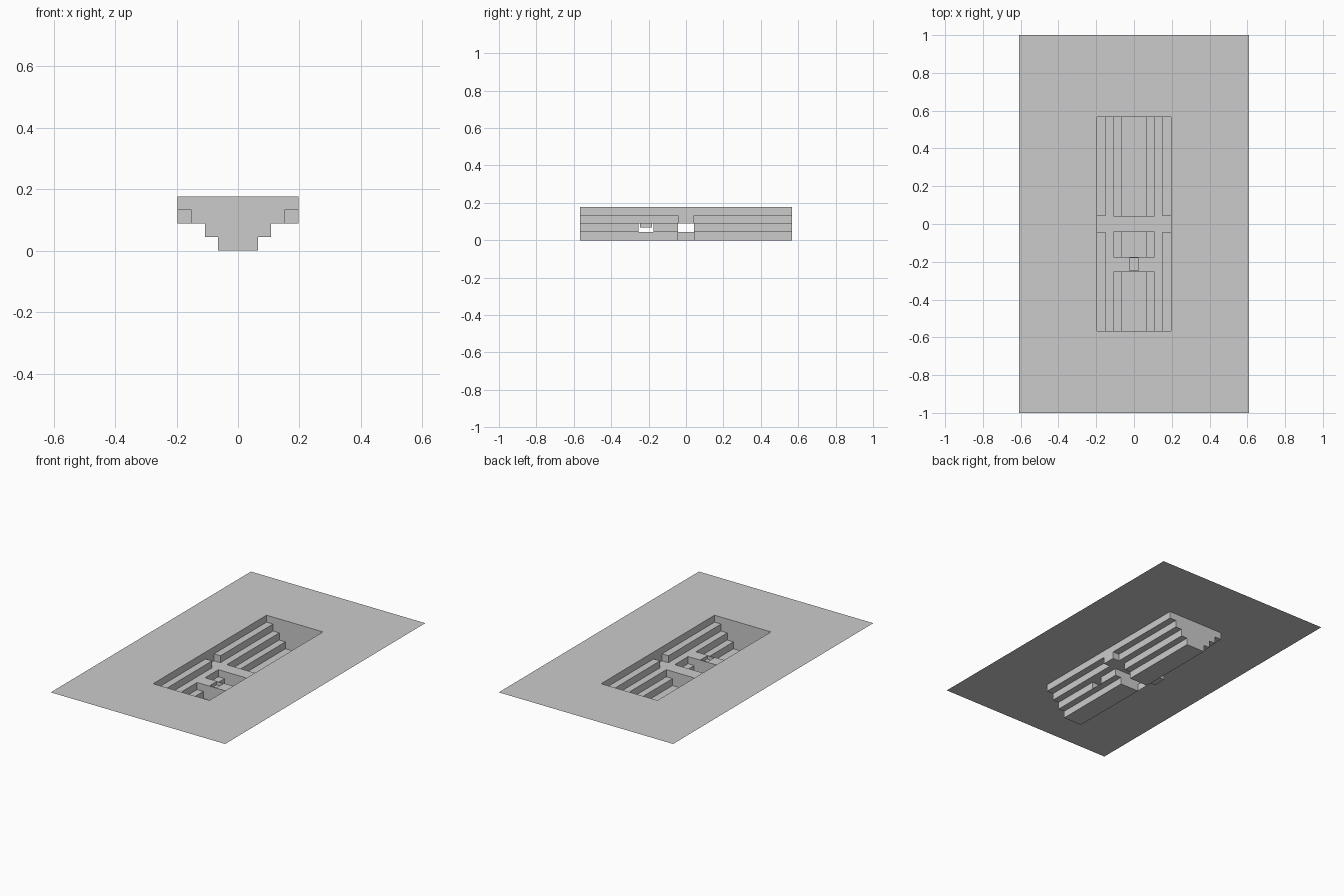
import bpy, bmesh
from mathutils import Vector

cube = bpy.data.objects.get("Cube")
if cube:
    bpy.data.objects.remove(cube, do_unlink=True)

grey = bpy.data.materials.new("light_grey")
COL = (0.6, 0.6, 0.6, 1)
grey.diffuse_color = COL
grey.use_nodes = True
grey.node_tree.nodes["Principled BSDF"].inputs["Base Color"].default_value = COL

# Half widths of the terraces, and their heights from ground to pit floor
W = [0.197, 0.152, 0.108, 0.065]
Z = [0.177, 0.133, 0.089, 0.044, 0.0]
END = 0.567
CROSS = (-0.042, 0.042)       # main bridge
SMALL = (-0.254, -0.175)      # small bridge
TX, TY0, TY1, TZ = 0.024, -0.247, -0.181, 0.068   # trough in small bridge


def flat(x0, x1, y0, y1, z):
    return [(x0, y0, z), (x1, y0, z), (x1, y1, z), (x0, y1, z)], (0, 0, 1)


def wall_x(x, y0, y1, z0, z1, facing):
    return [(x, y0, z0), (x, y1, z0), (x, y1, z1), (x, y0, z1)], (facing, 0, 0)


def wall_y(y, x0, x1, z0, z1, facing):
    return [(x0, y, z0), (x1, y, z0), (x1, y, z1), (x0, y, z1)], (0, facing, 0)


def frame(X, Y, x0, x1, y0, y1, z):
    """Flat rectangle with a rectangular hole; X and Y are the outer limits."""
    return [flat(X[0], x0, Y[0], Y[1], z), flat(x1, X[1], Y[0], Y[1], z),
            flat(x0, x1, Y[0], y0, z), flat(x0, x1, y1, Y[1], z)]


def sheet(name, quads):
    """One object from flat quads, each turned to its wanted side."""
    bm = bmesh.new()
    for pts, facing in quads:
        f = bm.faces.new([bm.verts.new(p) for p in pts])
        f.normal_update()
        if f.normal.dot(Vector(facing)) < 0:
            f.normal_flip()
    bmesh.ops.remove_doubles(bm, verts=bm.verts, dist=1e-5)
    me = bpy.data.meshes.new(name)
    bm.to_mesh(me)
    bm.free()
    me.materials.append(grey)
    ob = bpy.data.objects.new(name, me)
    bpy.context.collection.objects.link(ob)


def spans(*gaps):
    """Lengths of the pit along y that remain between the gaps."""
    cuts = [-END] + [v for g in sorted(gaps) for v in g] + [END]
    return list(zip(cuts[::2], cuts[1::2]))


# Ground with the pit opening
sheet("ground", frame((-0.61, 0.61), (-1, 1), -W[0], W[0], -END, END, Z[0]))

# Stepped terraces on both sides
for s, side in ((1, "left"), (-1, "right")):
    riser_gaps = [[], [CROSS], [CROSS, SMALL], [CROSS] if s > 0 else []]
    tread_gaps = [[CROSS], [], [CROSS]]
    quads = []
    for i in range(4):
        for a, b in spans(*riser_gaps[i]):
            quads.append(wall_x(s * W[i], a, b, Z[i + 1], Z[i], -s))
    for i in range(3):
        x0, x1 = sorted((s * W[i], s * W[i + 1]))
        for a, b in spans(*tread_gaps[i]):
            quads.append(flat(x0, x1, a, b, Z[i + 1]))
    sheet(side + "_terraces", quads)

    # Landing recess at the end of the main bridge
    x0, x1 = sorted((s * W[0], s * W[1]))
    quads = [flat(x0, x1, *CROSS, Z[2]), wall_x(s * W[0], *CROSS, Z[2], Z[1], -s)]
    quads += [wall_y(y, x0, x1, Z[2], Z[1], -1 if y > 0 else 1) for y in CROSS]
    sheet(side + "_landing", quads)

# Pit floor, open below the main bridge
sheet("pit_floor", [flat(-W[3], W[3], a, b, 0) for a, b in spans(CROSS)])

# Stepped end walls
for y, name in ((-END, "front_end_wall"), (END, "back_end_wall")):
    sheet(name, [wall_y(y, -W[i], W[i], Z[i + 1], Z[i], -1 if y > 0 else 1)
                 for i in range(4)])


def bridge_walls(ys):
    return [wall_y(y, -W[i], W[i], Z[i + 1], Z[i], f)
            for y, f in zip(ys, (-1, 1)) for i in (2, 3)]


# Main bridge
sheet("main_bridge", [flat(-W[2], W[2], *CROSS, Z[2])] + bridge_walls(CROSS))

# Small bridge with a shallow trough in its deck
sheet("small_bridge", frame((-W[2], W[2]), SMALL, -TX, TX, TY0, TY1, Z[2])
      + bridge_walls(SMALL))
sheet("trough", [flat(-TX, TX, TY0, TY1, TZ),
                 wall_x(-TX, TY0, TY1, TZ, Z[2], 1), wall_x(TX, TY0, TY1, TZ, Z[2], -1),
                 wall_y(TY0, -TX, TX, TZ, Z[2], 1), wall_y(TY1, -TX, TX, TZ, Z[2], -1)])
